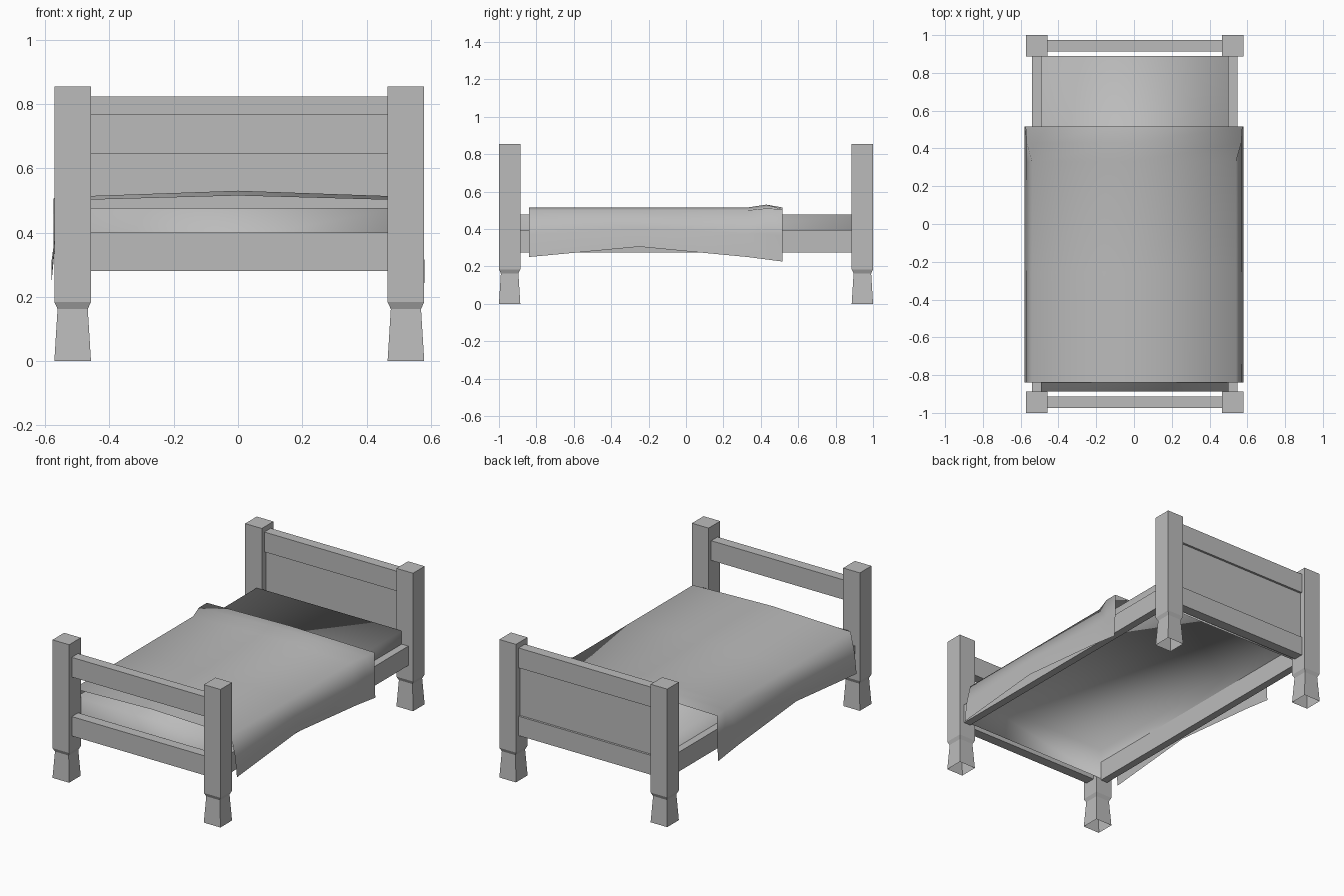
import bpy

cube = bpy.data.objects.get("Cube")
if cube:
    bpy.data.objects.remove(cube, do_unlink=True)

grey = bpy.data.materials.new("plain_grey")
grey.use_nodes = True
GREY = (0.5, 0.5, 0.5, 1)
grey.diffuse_color = GREY
grey.node_tree.nodes["Principled BSDF"].inputs["Base Color"].default_value = GREY

OFFSET = 0.004    # frame sits slightly to one side of the blanket
POST_X, POST_Y = 0.5185, 0.943
POST_W = 0.114
INNER_X = POST_X - POST_W / 2
INNER_Y = POST_Y - POST_W / 2


def make(name, verts, faces, smooth=False):
    mesh = bpy.data.meshes.new(name)
    mesh.from_pydata(verts, [], faces)
    mesh.materials.append(grey)
    for p in mesh.polygons:
        p.use_smooth = smooth
    obj = bpy.data.objects.new(name, mesh)
    bpy.context.collection.objects.link(obj)
    return obj


def loft(name, cx, cy, rings, bottom=True, smooth=False):
    """Stack of rectangles (width, depth, z), closed on top."""
    verts, faces = [], []
    for w, d, z in rings:
        for sx, sy in ((-1, -1), (1, -1), (1, 1), (-1, 1)):
            verts.append((cx + sx * w / 2, cy + sy * d / 2, z))
    for r in range(len(rings) - 1):
        for i in range(4):
            a, b = r * 4 + i, r * 4 + (i + 1) % 4
            faces.append((a, b, b + 4, a + 4))
    n = len(verts)
    faces.append((n - 4, n - 3, n - 2, n - 1))
    if bottom:
        faces.append((3, 2, 1, 0))
    return make(name, verts, faces, smooth)


def board(name, cx, cy, w, d, z0, z1):
    return loft(name, cx, cy, [(w, d, z0), (w, d, z1)])


# Corner posts with waisted feet, hollow underneath
WAIST = 0.094
for side, sx in (("left", 1), ("right", -1)):
    for end, sy in (("head", 1), ("foot", -1)):
        loft(f"{end}_{side}_post", OFFSET + sx * POST_X, sy * POST_Y,
             [(POST_W, POST_W, 0), (WAIST, WAIST, 0.162),
              (POST_W, POST_W, 0.184), (POST_W, POST_W, 0.855)], bottom=False)
    # Side rails
    board(f"{side}_side_rail", OFFSET + sx * 0.52, 0, 0.047, 2 * INNER_Y, 0.275, 0.395)

# Headboard and footboard
SPAN = 2 * INNER_X
for end, sy, z0, z1 in (("head", 1, 0.70, 0.823), ("foot", -1, 0.645, 0.767)):
    board(f"{end}_top_rail", OFFSET, sy * POST_Y, SPAN, 0.062, z0, z1)
    board(f"{end}_lower_rail", OFFSET, sy * POST_Y, SPAN, 0.062, 0.28, 0.40)
board("headboard_panel", OFFSET, POST_Y, SPAN, 0.035, 0.40, 0.70)

# Mattress shell, softly shaded and open below
loft("mattress", OFFSET, 0.002, [(0.995, 1.775, 0.285), (0.995, 1.775, 0.477)],
     bottom=False, smooth=True)

# Blanket draped over both sides, with a raised fold at the pillow end
# y, ridge z, shoulder x, shoulder z, hem z
stations = [(-0.84, 0.515, 0.54, 0.50, 0.25),
            (-0.25, 0.515, 0.54, 0.50, 0.305),
            (0.33, 0.515, 0.54, 0.50, 0.25),
            (0.43, 0.53, 0.568, 0.51, 0.237),
            (0.515, 0.515, 0.574, 0.505, 0.226)]
verts, faces = [], []
for y, ridge, sx, sz, hem in stations:
    half = [(0.581, hem), (max(sx, 0.568), (sz + hem) / 2), (sx, sz)]
    row = [(-x, z) for x, z in half] + [(0, ridge)] + half[::-1]
    verts += [(x, y, z) for x, z in row]
COLS = 7
for r in range(len(stations) - 1):
    for c in range(COLS - 1):
        a = r * COLS + c
        faces.append((a, a + 1, a + 1 + COLS, a + COLS)[::1])
blanket = make("blanket", verts, faces, smooth=True)
